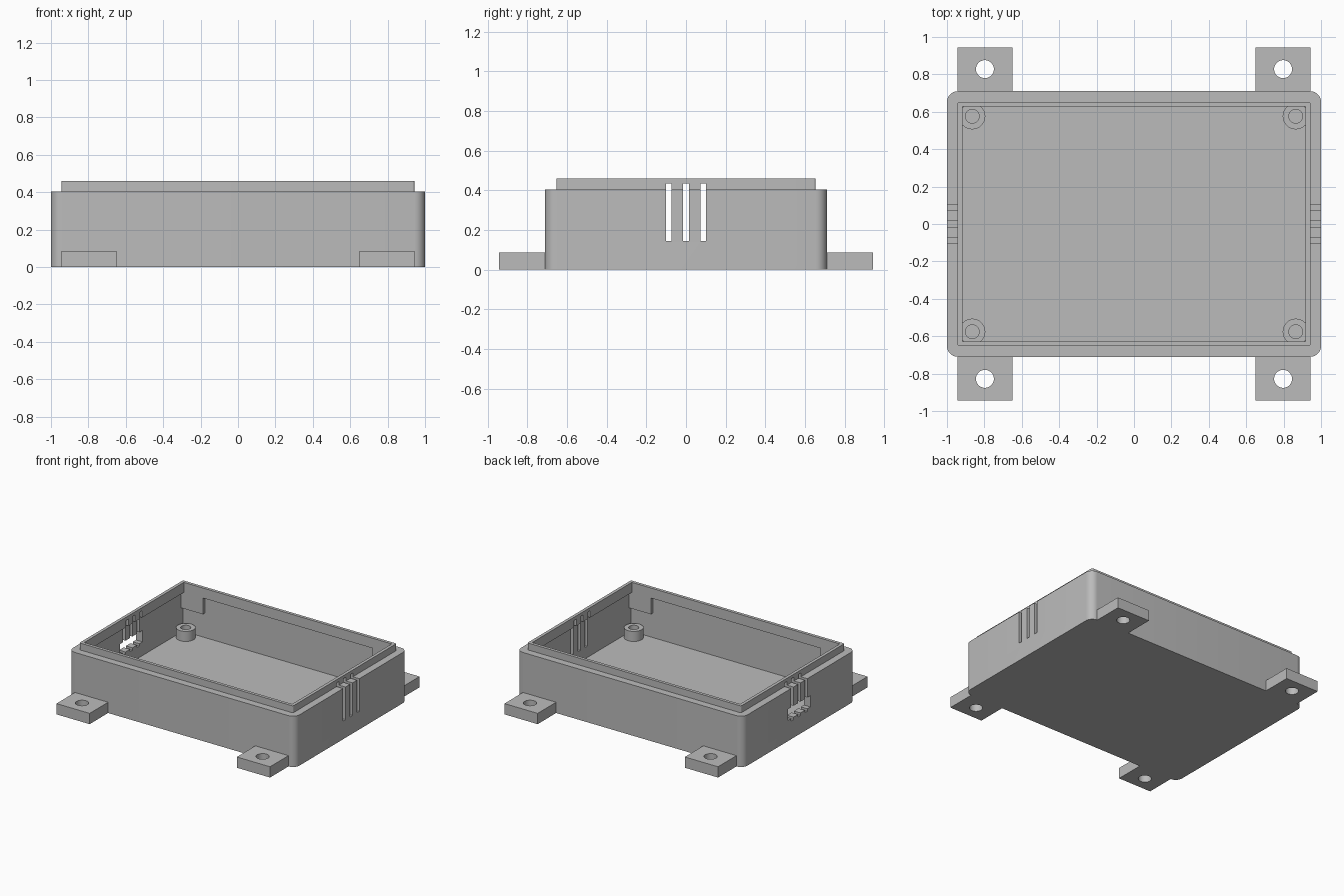
import bpy
import bmesh
from math import radians

cube = bpy.data.objects.get("Cube")
if cube:
    bpy.data.objects.remove(cube, do_unlink=True)

grey = bpy.data.materials.new("plain_grey")
grey.use_nodes = True
colour = (0.5, 0.5, 0.5, 1)
grey.diffuse_color = colour
grey.node_tree.nodes["Principled BSDF"].inputs["Base Color"].default_value = colour


def add(name, bm):
    mesh = bpy.data.meshes.new(name)
    bm.to_mesh(mesh)
    bm.free()
    mesh.materials.append(grey)
    obj = bpy.data.objects.new(name, mesh)
    bpy.context.collection.objects.link(obj)
    return obj


def box(name, x, y, z, radius=0):
    """Box from (min, max) ranges, with optional rounded vertical edges."""
    bm = bmesh.new()
    bmesh.ops.create_cube(bm, size=1)
    for v in bm.verts:
        v.co = [r[0] if c < 0 else r[1] for c, r in zip(v.co, (x, y, z))]
    if radius:
        upright = [e for e in bm.edges
                   if abs(e.verts[0].co.z - e.verts[1].co.z) > 0.01]
        bmesh.ops.bevel(bm, geom=upright, offset=radius, segments=8,
                        profile=0.5, affect='EDGES')
    return add(name, bm)


def cylinder(name, x, y, z, radius):
    bm = bmesh.new()
    bmesh.ops.create_cone(bm, cap_ends=True, segments=40, radius1=radius,
                          radius2=radius, depth=z[1] - z[0])
    bmesh.ops.translate(bm, verts=bm.verts, vec=(x, y, sum(z) / 2))
    return add(name, bm)


def select(obj):
    bpy.ops.object.select_all(action='DESELECT')
    obj.select_set(True)
    bpy.context.view_layer.objects.active = obj


def combine(obj, tool, operation='DIFFERENCE'):
    mod = obj.modifiers.new("cut", 'BOOLEAN')
    mod.operation = operation
    mod.solver = 'EXACT'
    mod.object = tool
    select(obj)
    bpy.ops.object.modifier_apply(modifier=mod.name)
    bpy.data.objects.remove(tool, do_unlink=True)


def smooth(obj):
    select(obj)
    bpy.ops.object.shade_smooth_by_angle(angle=radians(30))


def span(half):
    return (-half, half)


def side(s, a, b):
    return tuple(sorted((s * a, s * b)))


# Tray with raised lip; the cavity is wider below the lip
tray = box("tray", span(1), span(0.71), (0, 0.405), 0.058)
combine(tray, box("lip", span(0.943), span(0.653), (0.2, 0.46), 0.01), 'UNION')
combine(tray, box("opening", span(0.918), span(0.628), (0.2, 0.6)))
combine(tray, box("cavity", span(0.943), span(0.653), (0.055, 0.38)))

# Vent slots through both short walls
for y in (-0.087, 0, 0.087):
    combine(tray, box("slot", span(1.2), (y - 0.015, y + 0.015), (0.145, 0.435)))

# Cable window in the one short wall
combine(tray, box("window", (-1.2, -0.8), span(0.14), (0.165, 0.255)))
smooth(tray)

for sx in (-1, 1):
    for sy in (-1, 1):
        # Mounting tab with screw hole
        tab = box("mounting_tab", side(sx, 0.65, 0.943),
                  side(sy, 0.71, 0.943), (0, 0.086))
        combine(tab, cylinder("hole", sx * 0.797, sy * 0.828, (-0.1, 0.2), 0.048))
        smooth(tab)

        # Hollow screw boss on the floor
        boss = cylinder("screw_boss", sx * 0.865, sy * 0.576, (0.054, 0.135), 0.07)
        combine(boss, cylinder("bore", sx * 0.865, sy * 0.576, (0.056, 0.3), 0.037))
        smooth(boss)

        # Corner guide hanging under the lip on the long wall
        box("corner_guide", side(sx, 0.75, 0.943),
            side(sy, 0.628, 0.653), (0.25, 0.38))
